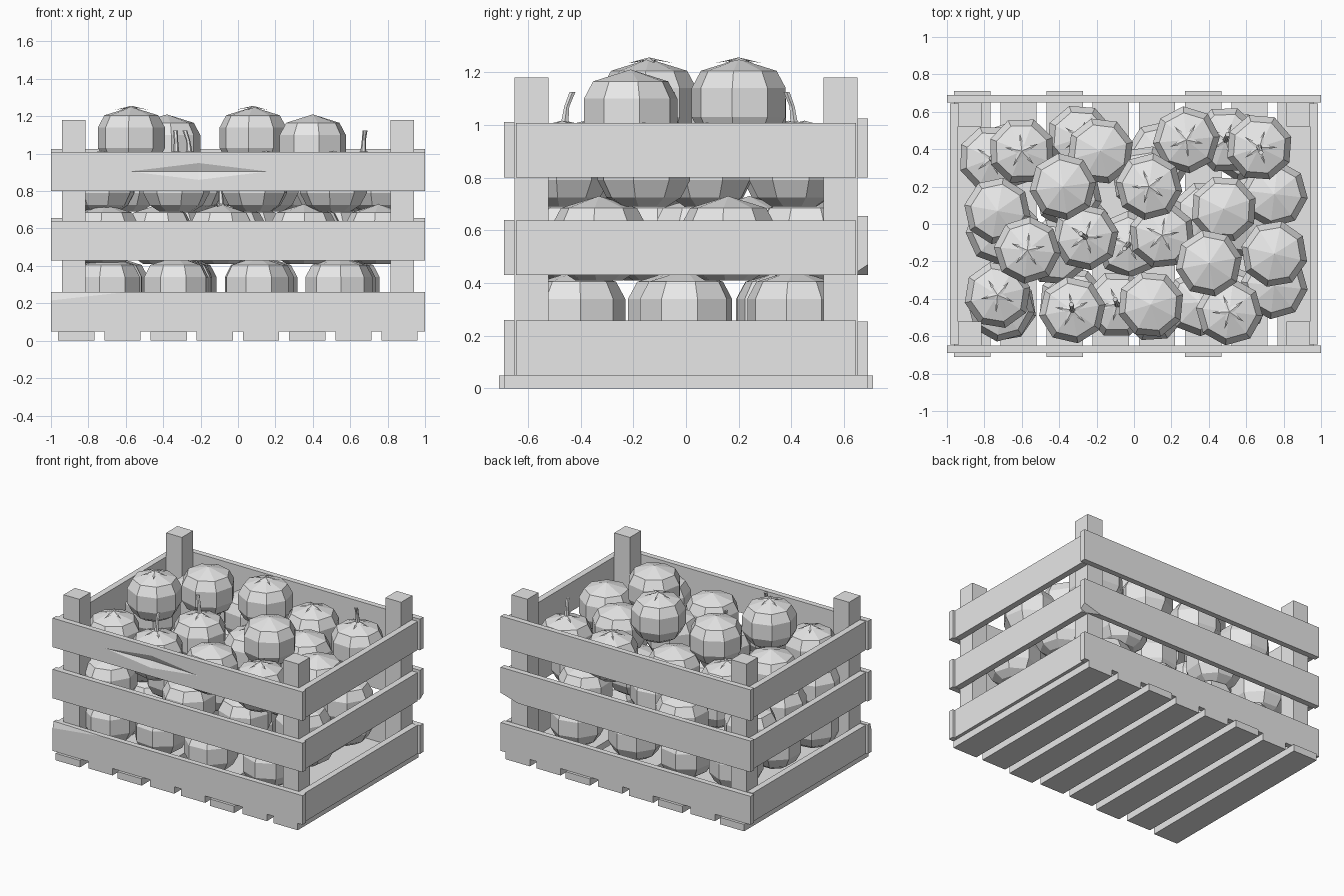
import bpy, bmesh, math, random
from mathutils import Vector, Matrix

random.seed(4)
if "Cube" in bpy.data.objects:
    bpy.data.objects.remove(bpy.data.objects["Cube"], do_unlink=True)

grey = bpy.data.materials.new("plain_grey")
grey.use_nodes = True
colour = (0.8, 0.8, 0.8, 1)
grey.diffuse_color = colour
grey.node_tree.nodes["Principled BSDF"].inputs["Base Color"].default_value = colour


def finish(bm, name):
    bmesh.ops.recalc_face_normals(bm, faces=bm.faces)
    mesh = bpy.data.meshes.new(name)
    bm.to_mesh(mesh)
    bm.free()
    mesh.materials.append(grey)
    obj = bpy.data.objects.new(name, mesh)
    bpy.context.collection.objects.link(obj)
    return obj


def box(name, x0, x1, y0, y1, z0, z1):
    bm = bmesh.new()
    size = Matrix.Diagonal((x1 - x0, y1 - y0, z1 - z0, 1))
    mid = Matrix.Translation(((x0 + x1) / 2, (y0 + y1) / 2, (z0 + z1) / 2))
    bmesh.ops.create_cube(bm, size=1, matrix=mid @ size)
    return finish(bm, name)


def chip(board, centre, radii):
    """Carve a shallow faceted chip with a stretched octahedron."""
    bm = bmesh.new()
    bmesh.ops.create_uvsphere(bm, u_segments=4, v_segments=2, radius=1)
    bmesh.ops.transform(bm, verts=bm.verts,
                        matrix=Matrix.Translation(centre) @ Matrix.Diagonal((*radii, 1)))
    cutter = finish(bm, "chip_cutter")
    cutter.hide_render = True
    cutter.hide_set(True)
    cutter.display_type = 'WIRE'
    mod = board.modifiers.new("chip", 'BOOLEAN')
    mod.operation = 'DIFFERENCE'
    mod.solver = 'EXACT'
    mod.object = cutter
    bpy.context.view_layer.update()
    carved = bpy.data.meshes.new_from_object(
        board.evaluated_get(bpy.context.evaluated_depsgraph_get()))
    board.modifiers.clear()
    board.data = carved
    bpy.data.objects.remove(cutter, do_unlink=True)


# Floor slats
for i in range(8):
    x = -0.865 + i * 0.247
    end = 0.71 if i in (0, 2, 5) else 0.69
    box("floor_slat", x - 0.097, x + 0.097, -end, end, 0, 0.05)

# Corner posts
for sx in (-1, 1):
    for sy in (-1, 1):
        xs = sorted((sx * 0.815, sx * 0.94))
        ys = sorted((sy * 0.522, sy * 0.65))
        box("corner_post", *xs, *ys, 0.05, 1.18)

# Wall boards in three tiers
for tier, z in enumerate((0.05, 0.43, 0.80)):
    lift = (0, 0.02, 0.02)[tier]
    front = box("front_board", -1, 1, -0.69, -0.65, z, z + 0.21)
    back = box("back_board", -1, 1, 0.65, 0.69, z, z + 0.205 + lift)
    for sx in (-1, 1):
        xs = sorted((sx * 0.94, sx * 0.985))
        box("side_board", *xs, -0.645, 0.645, z, z + 0.207)
    if tier == 0:
        chip(front, (-1, -0.69, 0.26), (0.4, 0.012, 0.045))
    if tier == 1:
        chip(back, (1, 0.69, 0.43), (0.14, 0.06, 0.04))
    if tier == 2:
        chip(front, (-0.21, -0.69, 0.905), (0.37, 0.02, 0.045))


# Fruit: eight-sided lathe, optional five-pointed calyx and bent stem
PROFILE = ((0.09, 0.0), (0.145, 0.035), (0.18, 0.10), (0.18, 0.21), (0.145, 0.275))
HEIGHT = 0.32


def ring(bm, r, centre, sides, turn=0.0):
    return [bm.verts.new(centre + Vector((r * math.cos(turn + math.tau * k / sides),
                                          r * math.sin(turn + math.tau * k / sides), 0)))
            for k in range(sides)]


def skin(bm, rings):
    for a, b in zip(rings, rings[1:]):
        n = len(a)
        for k in range(n):
            bm.faces.new((a[k], a[(k + 1) % n], b[(k + 1) % n], b[k]))


def fan(bm, loop, tip):
    v = bm.verts.new(tip)
    for k in range(len(loop)):
        bm.faces.new((loop[k], loop[(k + 1) % len(loop)], v))


def fruit(x, y, apex, kind):
    turn = random.uniform(0, math.tau)
    base = Vector((x, y, apex - HEIGHT))
    up = Vector((0, 0, 1))
    bm = bmesh.new()
    rings = [ring(bm, r, base + up * h, 8, turn) for r, h in PROFILE]
    skin(bm, rings)
    bm.faces.new(rings[0])
    fan(bm, rings[-1], base + up * HEIGHT)
    finish(bm, "fruit")
    if kind == "plain":
        return
    # Calyx: thin star draped over the crown
    bm = bmesh.new()
    star = []
    for k in range(10):
        r, drop = (0.095, 0.016) if k % 2 == 0 else (0.026, 0.004)
        a = turn + math.tau * k / 10
        star.append(bm.verts.new((x + r * math.cos(a), y + r * math.sin(a), apex - drop)))
    fan(bm, star, (x, y, apex + 0.006))
    finish(bm, "fruit_calyx")
    if kind == "stem":
        bm = bmesh.new()
        lean = Vector((math.cos(turn), math.sin(turn), 0))
        path = ((0.016, 0, 0), (0.011, 0.008, 0.06), (0.013, 0.03, 0.115))
        loops = [ring(bm, r, Vector((x, y, apex)) + lean * out + up * h, 6)
                 for r, out, h in path]
        skin(bm, loops)
        bm.faces.new(loops[-1])
        finish(bm, "fruit_stem")


CROWN = ((-0.57, -0.14, 1.25, "star"), (0.08, 0.20, 1.25, "star"),
         (-0.38, 0.20, 1.21, "plain"), (0.40, -0.21, 1.21, "plain"))
UPPER = ((-0.60, 0.39, "star"), (-0.26, -0.07, "stem"), (-0.18, 0.39, "plain"),
         (0.67, 0.41, "stem"), (0.28, 0.45, "star"), (-0.73, 0.07, "plain"),
         (-0.73, -0.38, "star"), (-0.33, -0.46, "stem"), (0.09, -0.43, "plain"),
         (0.51, -0.47, "star"), (0.75, -0.16, "plain"), (0.48, 0.08, "plain"),
         (0.15, -0.06, "star"))
MIDDLE = ((-0.76, 0.35, "stem"), (-0.29, 0.46, "star"), (0.49, 0.45, "stem"),
          (-0.09, -0.43, "stem"), (-0.03, -0.11, "stem"), (0.75, -0.33, "plain"),
          (-0.71, -0.45, "plain"), (0.35, -0.42, "plain"), (0.06, 0.24, "plain"),
          (0.75, 0.16, "plain"), (-0.42, -0.15, "plain"), (-0.72, -0.04, "plain"),
          (0.38, 0.05, "plain"), (-0.35, 0.15, "plain"))
for x, y, z, kind in CROWN:
    fruit(x, y, z, kind)
for x, y, kind in UPPER:
    fruit(x, y, 1.01, kind)
for x, y, kind in MIDDLE:
    fruit(x, y, 0.73, kind)

# Bottom layer in loose columns
for i, x in enumerate((-0.70, -0.33, 0.10, 0.54)):
    for j in range(3):
        fruit(x + 0.02 * j, -0.45 + 0.41 * j + 0.04 * (i % 2), 0.45, "plain")
